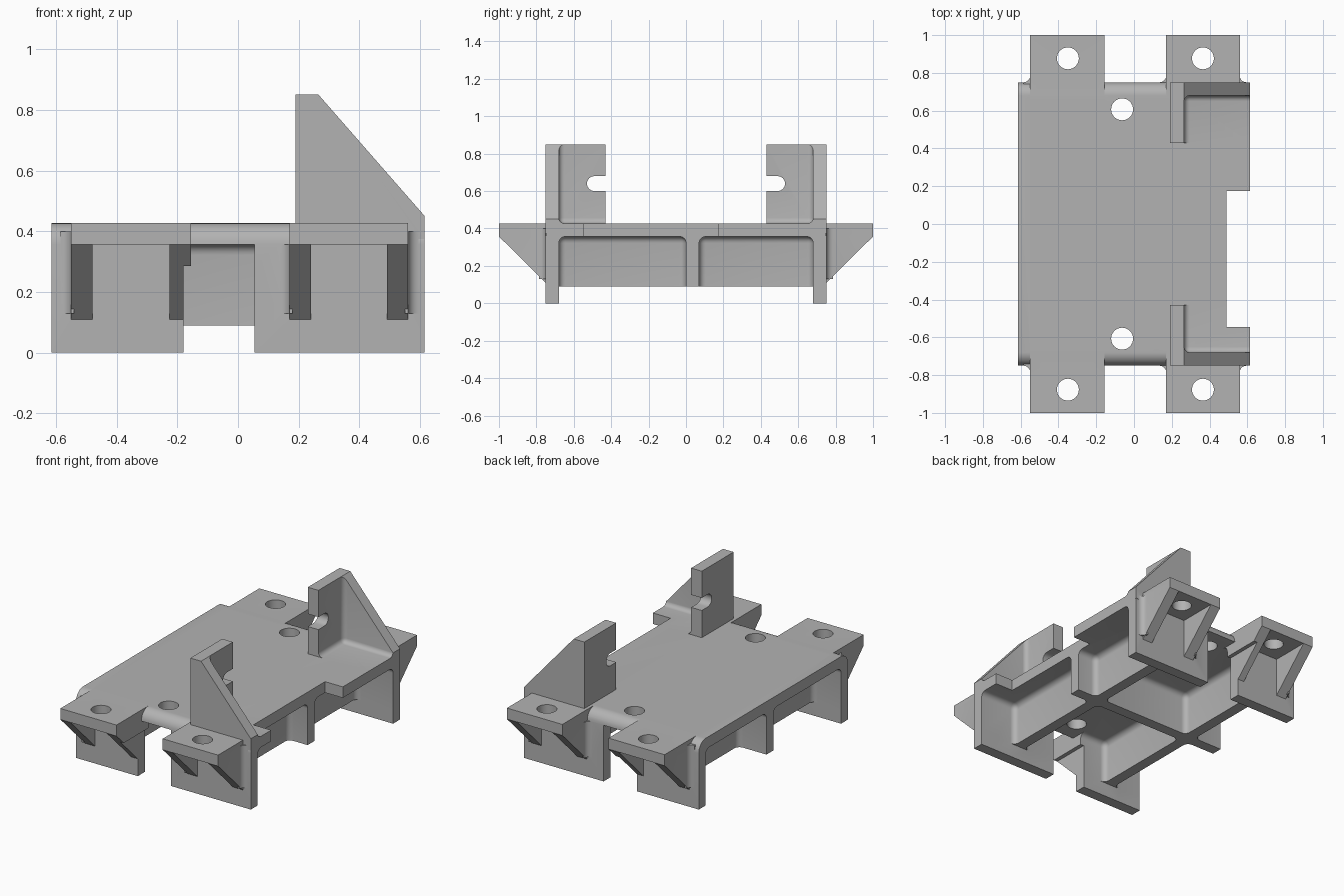
import bpy, bmesh, math
from mathutils import Vector

if "Cube" in bpy.data.objects:
    bpy.data.objects.remove(bpy.data.objects["Cube"])

grey = bpy.data.materials.new("light_grey")
grey.diffuse_color = (0.45, 0.45, 0.45, 1)
grey.use_nodes = True
grey.node_tree.nodes["Principled BSDF"].inputs["Base Color"].default_value = grey.diffuse_color


def finish(name, bm):
    bmesh.ops.recalc_face_normals(bm, faces=bm.faces)
    me = bpy.data.meshes.new(name)
    bm.to_mesh(me)
    bm.free()
    ob = bpy.data.objects.new(name, me)
    bpy.context.collection.objects.link(ob)
    me.materials.append(grey)
    return ob


def prism(name, pts, axis, a, b):
    """Extrude a 2D outline along an axis; outline is (y,z), (x,z) or (x,y)."""
    place = {'x': lambda p, t: (t, p[0], p[1]),
             'y': lambda p, t: (p[0], t, p[1]),
             'z': lambda p, t: (p[0], p[1], t)}[axis]
    bm = bmesh.new()
    lo = [bm.verts.new(place(p, a)) for p in pts]
    hi = [bm.verts.new(place(p, b)) for p in pts]
    n = len(pts)
    bm.faces.new(lo)
    bm.faces.new(hi[::-1])
    for i in range(n):
        j = (i + 1) % n
        bm.faces.new((lo[i], lo[j], hi[j], hi[i]))
    return finish(name, bm)


def box(name, x, y, z, round_edges=0):
    bm = bmesh.new()
    bmesh.ops.create_cube(bm, size=1)
    for v in bm.verts:
        v.co = Vector([(r[0] + r[1]) / 2 + c * abs(r[1] - r[0]) for c, r in zip(v.co, (x, y, z))])
    if round_edges:
        bmesh.ops.bevel(bm, geom=bm.edges[:], offset=round_edges, segments=5,
                        profile=0.5, affect='EDGES')
    return finish(name, bm)


def arc(cx, cy, r, a0, a1, n=8):
    return [(cx + r * math.cos(math.radians(a0 + (a1 - a0) * i / n)),
             cy + r * math.sin(math.radians(a0 + (a1 - a0) * i / n))) for i in range(n + 1)]


def combine(target, other, op):
    mod = target.modifiers.new("combine", 'BOOLEAN')
    mod.operation, mod.solver, mod.object = op, 'EXACT', other
    bpy.context.view_layer.objects.active = target
    bpy.ops.object.modifier_apply(modifier=mod.name)
    bpy.data.objects.remove(other)


def cut(target, other):
    combine(target, other, 'DIFFERENCE')


TOP, UNDER = 0.427, 0.357
W, IN = 0.75, 0.68          # outer and inner faces of the side walls

# main body with rounded long top edges
outline = [(-W, 0), (W, 0)] + arc(W - .07, TOP - .07, .07, 0, 90) \
    + arc(-W + .07, TOP - .07, .07, 90, 180)
body = prism("mounting_bracket", outline, 'x', -0.615, 0.615)

# underside pockets, leaving two long ribs and one cross rib
cut(body, box("rib_clearance", (-1, 1), (-IN, IN), (-1, 0.09)))
for x in ((-1, -0.415), (-0.345, 0.285), (0.355, 1)):
    for y in ((-IN, 0), (0.07, IN)):
        cut(body, box("pocket", x, y, (-1, UNDER), 0.035))

for s in (-1, 1):
    def span(a, b):
        return (min(s * a, s * b), max(s * a, s * b))

    # mounting tabs with a pair of sloping gussets each
    for x0, x1 in ((-0.55, -0.155), (0.17, 0.56)):
        combine(body, box("tab", (x0, x1), span(0.66, 1), (UNDER, TOP)), 'UNION')
        slope = [(s * 0.72, 0.11), (s * W, 0.11), (s, UNDER), (s, 0.39), (s * 0.72, 0.39)]
        for g in (x0, x1 - 0.07):
            combine(body, prism("gusset", slope, 'x', g, g + 0.07), 'UNION')

    # small blends where tabs meet the walls
    for x, d in ((-0.55, -1), (0.17, -1), (0.56, 1)):
        r = 0.035
        curve = [(x + d * (r - px), s * (W + r - py)) for px, py in arc(0, 0, r, 0, 90, 5)]
        pts = [(x - d * .01, s * (W - .01))] + [(x - d * .01, s * (W + r))] + curve \
            + [(x + d * r, s * (W - .01))]
        combine(body, prism("blend", pts, 'z', 0.13, UNDER if d < 0 and x > 0 else 0.40), 'UNION')

    # openings in the side walls
    cut(body, box("opening", (-0.18, 0.055), span(0.64, 1.1), (-1, 0.285)))
    cut(body, box("opening_top", (-0.155, 0.055), span(0.64, 1.1), (0.2, UNDER)))

    # upright corner bracket with rounded inner corners
    side = [(0.19, 0.375), (0.615, 0.375), (0.615, 0.45), (0.265, 0.85), (0.19, 0.85)]
    upright = prism("upright", side, 'y', *span(0.43, W))
    cut(upright, box("inner_corner", (0.265, 1), span(0, IN), (TOP, 1.2), 0.03))
    slot = [(s * 0.3, 0.60)] + [(s * px, pz) for px, pz in arc(0.49, 0.64, 0.04, -90, 90)] \
        + [(s * 0.3, 0.68)]
    cut(upright, prism("slot", slot, 'x', 0, 0.4))
    combine(body, upright, 'UNION')

    # bolt holes
    for x, y in ((-0.35, 0.877), (0.365, 0.877), (-0.063, 0.607)):
        cut(body, prism("hole", arc(x, s * y, 0.058, 0, 360 * 31 / 32, 31), 'z', 0.2, 0.6))

# step cut into the right edge
cut(body, box("edge_step", (0.49, 1), (-0.545, 0.175), (-1, 0.6)))

bpy.ops.object.select_all(action='DESELECT')
body.select_set(True)
bpy.context.view_layer.objects.active = body
bpy.ops.object.shade_smooth_by_angle(angle=math.radians(30))
